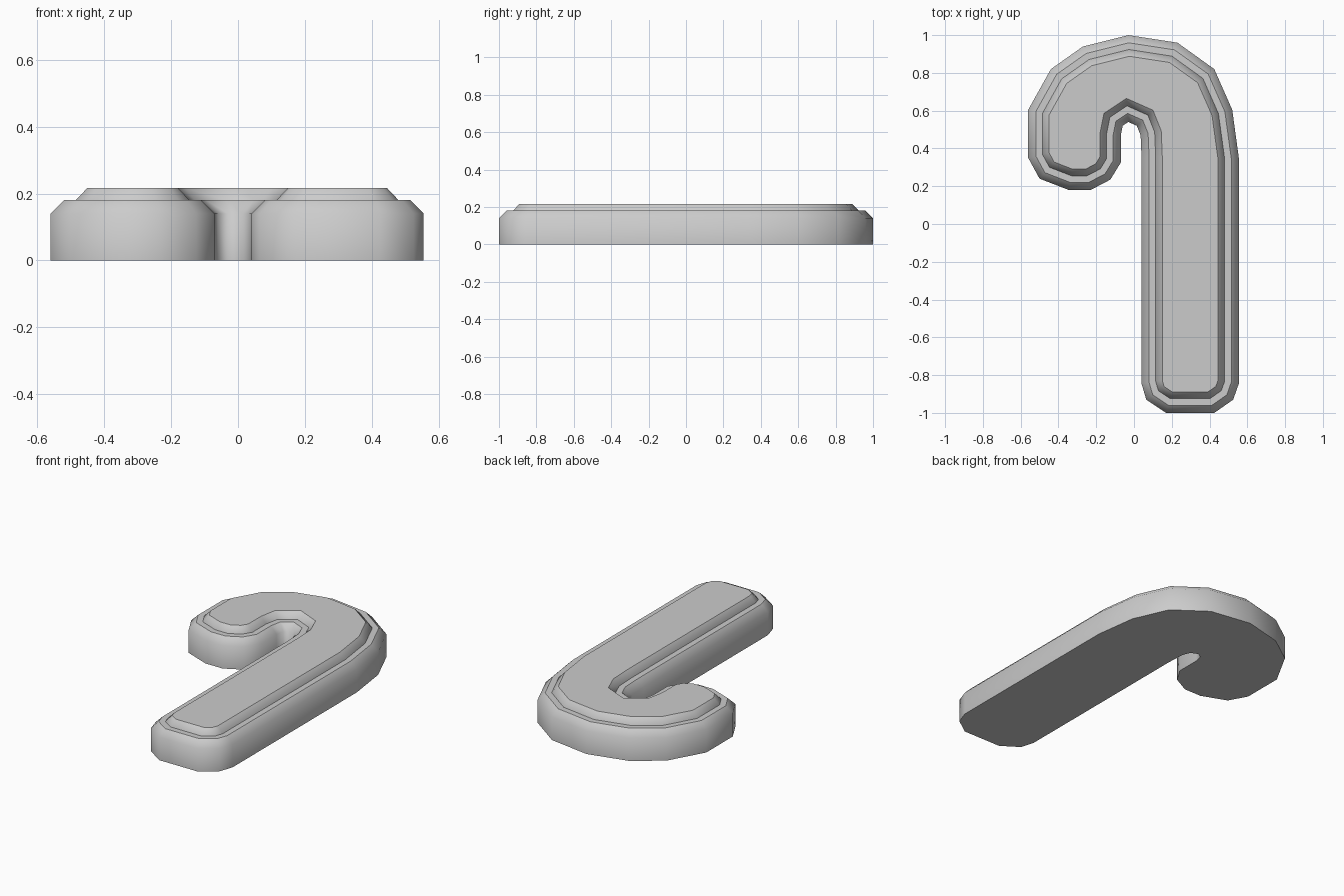
import bpy
import bmesh
from mathutils import Vector

cube = bpy.data.objects.get("Cube")
if cube:
    bpy.data.objects.remove(cube, do_unlink=True)

# Plain grey material
grey = bpy.data.materials.new("plain grey")
grey.use_nodes = True
grey.diffuse_color = (0.6, 0.6, 0.6, 1)
grey.node_tree.nodes["Principled BSDF"].inputs["Base Color"].default_value = (0.6, 0.6, 0.6, 1)

# Cane outline, clockwise from the crown
OUTLINE = [Vector(p) for p in (
    (-.03, 1), (.23, .96), (.425, .82), (.52, .605), (.555, .35),
    (.555, -.845), (.525, -.93), (.425, -1), (.17, -1), (.065, -.93), (.04, -.845),
    (.04, .35), (.035, .47), (.015, .52), (-.03, .54), (-.06, .52), (-.07, .47),
    (-.07, .325), (-.125, .235), (-.23, .18), (-.345, .18), (-.5, .24),
    (-.56, .35), (-.56, .605), (-.44, .82), (-.27, .94))]


def inset(points, dist):
    """Mitred inward offset of a clockwise outline."""
    result = []
    for i, p in enumerate(points):
        a = (p - points[i - 1]).normalized()
        b = (points[(i + 1) % len(points)] - p).normalized()
        n1, n2 = Vector((a.y, -a.x)), Vector((b.y, -b.x))
        result.append(p + (n1 + n2) * dist / (1 + n1.dot(n2)))
    return result


def layered_solid(name, layers):
    """Stack (inset, height) outlines, cap both ends, keep cap rims sharp."""
    bm = bmesh.new()
    rings = [[bm.verts.new((p.x, p.y, z)) for p in inset(OUTLINE, d)] for d, z in layers]
    n = len(OUTLINE)
    for low, high in zip(rings, rings[1:]):
        for i in range(n):
            j = (i + 1) % n
            bm.faces.new((low[i], low[j], high[j], high[i]))
    caps = [bm.faces.new(rings[0]), bm.faces.new(rings[-1])]
    bmesh.ops.recalc_face_normals(bm, faces=bm.faces)
    for f in bm.faces:
        f.smooth = f not in caps
    for cap in caps:
        for e in cap.edges:
            e.smooth = False
    mesh = bpy.data.meshes.new(name)
    bm.to_mesh(mesh)
    bm.free()
    mesh.materials.append(grey)
    obj = bpy.data.objects.new(name, mesh)
    bpy.context.collection.objects.link(obj)


# Thick body with chamfered rim, and the raised panel on top
layered_solid("cane_body", [(0, 0), (0, .14), (.04, .18)])
layered_solid("cane_raised_top", [(.075, .175), (.075, .18), (.11, .217)])
